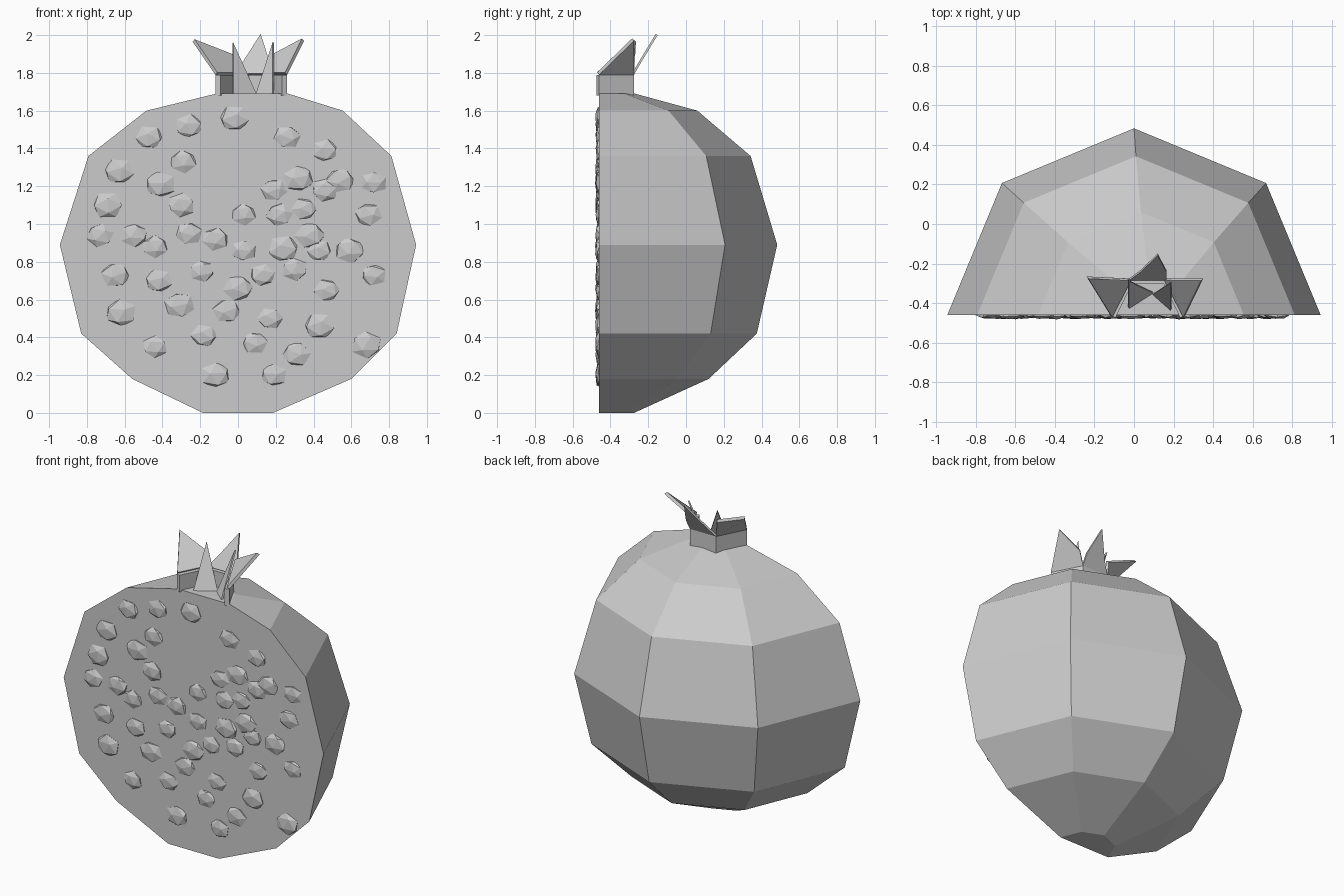
import bpy, math, random
from mathutils import Vector, Matrix
import bmesh

if "Cube" in bpy.data.objects:
    bpy.data.objects.remove(bpy.data.objects["Cube"])

random.seed(4)
CUT = -0.46  # y of the cut face


def finish(name, bm, recalc=True):
    if recalc:
        bmesh.ops.recalc_face_normals(bm, faces=bm.faces)
    me = bpy.data.meshes.new(name)
    bm.to_mesh(me)
    bm.free()
    ob = bpy.data.objects.new(name, me)
    bpy.context.collection.objects.link(ob)
    return ob


# Halved fruit body: half octagon rings (height, radius, x shift)
rings = [(0, .185, 0), (.18, .58, .02), (.42, .835, .005), (.89, .943, 0),
         (1.36, .802, .01), (1.60, .52, .035), (1.69, .19, .075)]
bm = bmesh.new()
rows = [[bm.verts.new((s + r * math.cos(i * math.pi / 4),
                       CUT + r * math.sin(i * math.pi / 4), z)) for i in range(5)]
        for z, r, s in rings]
for a, b in zip(rows, rows[1:]):
    for i in range(4):
        bm.faces.new((a[i], a[i + 1], b[i + 1], b[i]))
bm.faces.new(rows[0])
bm.faces.new(rows[-1])
bm.faces.new([r[0] for r in rows] + [r[4] for r in reversed(rows)])
finish("fruit_half", bm)

# Seeds: flattened faceted lumps in the cut face, (x, z) in hundredths
spots = [(-47, 146), (-26, 152), (-2, 156), (26, 146), (46, 139), (-63, 128), (-29, 133),
         (32, 124), (54, 123), (72, 122), (-41, 121), (46, 118), (-69, 110), (-30, 110),
         (19, 118), (3, 105), (22, 105), (-73, 94), (-55, 94), (-26, 95), (-12, 92),
         (35, 108), (38, 94), (69, 105), (3, 86), (24, 87), (43, 86), (59, 86), (-65, 73),
         (-44, 88), (-42, 70), (-19, 75), (0, 66), (13, 73), (30, 76), (47, 65), (72, 73),
         (-62, 53), (-31, 57), (-6, 54), (17, 50), (43, 46), (-44, 35), (-18, 41),
         (9, 37), (31, 31), (68, 36), (-12, 20), (19, 20)]
bm = bmesh.new()
for x, z in spots:
    m = (Matrix.Translation((x / 100, CUT, z / 100))
         @ Matrix.Diagonal((1, .26, .85, 1))
         @ Matrix.Rotation(random.uniform(0, 6.28), 4, 'Y')
         @ Matrix.Rotation(random.uniform(-.5, .5), 4, 'X'))
    bmesh.ops.create_icosphere(bm, subdivisions=1, radius=random.uniform(.07, .088), matrix=m)
finish("seeds", bm)


# Crown: thin sheets on a half hexagon
def sheet(name, polys, thick=.02):
    bm = bmesh.new()
    for p in polys:
        bm.faces.new([bm.verts.new(v) for v in p])
    bmesh.ops.remove_doubles(bm, verts=bm.verts, dist=.001)
    ob = finish(name, bm, False)
    mod = ob.modifiers.new("thickness", 'SOLIDIFY')
    mod.thickness = thick
    mod.offset = -1


CX = .07
hexa = [(CX - .19, CUT), (CX - .095, -.275), (CX + .095, -.275), (CX + .19, CUT)]
walls = []
for (ax, ay), (bx, by) in zip(hexa, hexa[1:]):
    walls.append([(bx, by, 1.68), (ax, ay, 1.68), (ax, ay, 1.79), (bx, by, 1.79)])
sheet("crown_ring", walls, .03)

sheet("left_sepal", [[(-.025, -.275, 1.79), (-.12, CUT, 1.79),
                      (-.24, -.265, 1.965), (-.035, -.275, 1.885)]])
sheet("right_sepal", [[(.26, CUT, 1.79), (.165, -.275, 1.79),
                       (.19, -.275, 1.885), (.35, -.275, 1.97)]])
sheet("back_sepal", [[(.165, -.275, 1.79), (-.025, -.275, 1.79), (.03, -.235, 1.86),
                      (.12, -.15, 2.0), (.165, -.235, 1.86)]], .012)

# Two inner pointed sepals leaning back
for name, x in (("inner_left_sepal", -.025), ("inner_right_sepal", .19)):
    p = [(x, -.43, 1.685), (.1, -.35, 1.685), (x, -.29, 1.96)]
    sheet(name, [p], .01)
